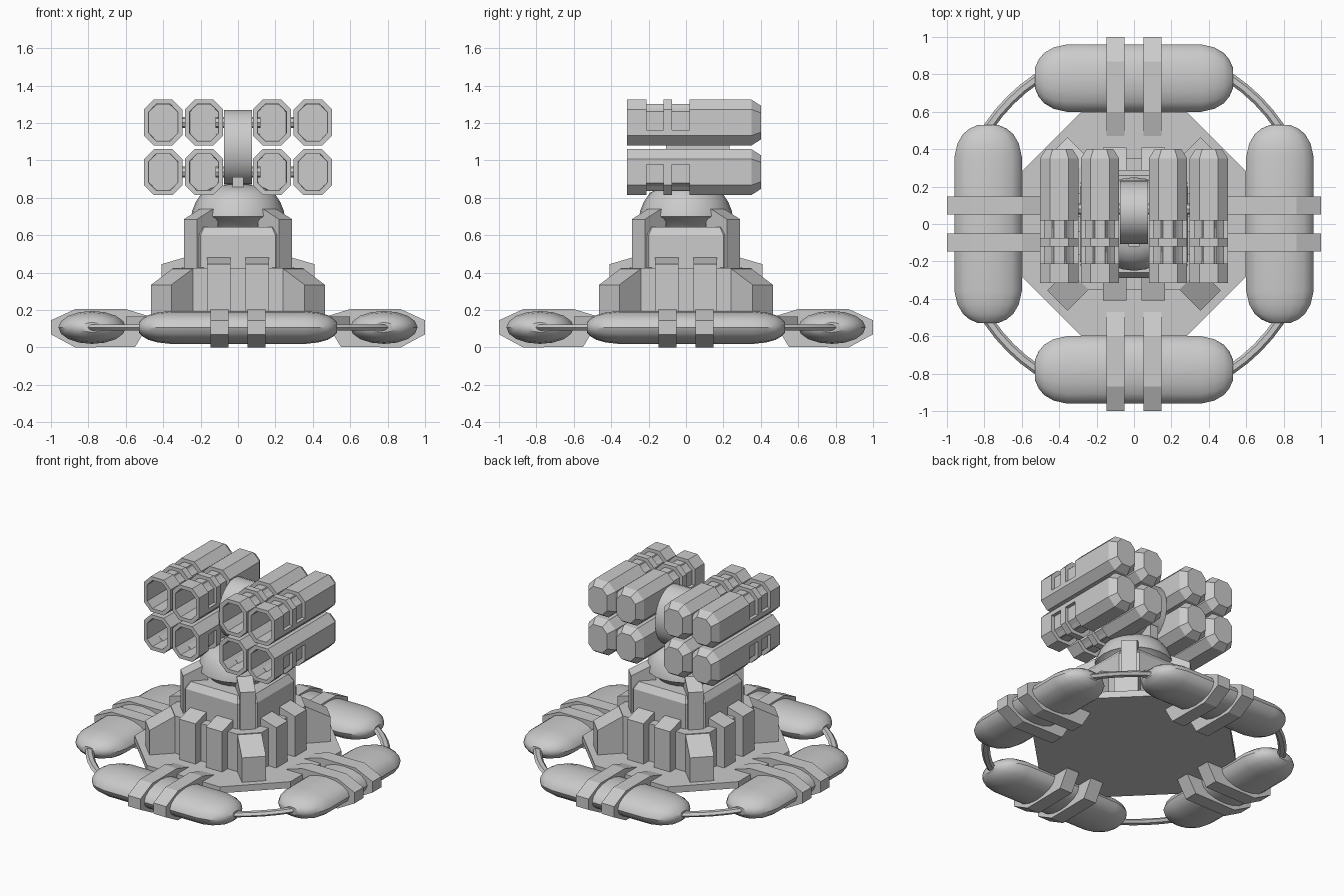
import bpy, bmesh
from math import sin, cos, pi, radians
from mathutils import Matrix

if "Cube" in bpy.data.objects:
    bpy.data.objects.remove(bpy.data.objects["Cube"])


def finish(name, bm, angle=0, smooth=False):
    """Rotate about z, fix normals, make the object."""
    bm.transform(Matrix.Rotation(radians(angle), 4, 'Z'))
    bmesh.ops.recalc_face_normals(bm, faces=bm.faces)
    me = bpy.data.meshes.new(name)
    bm.to_mesh(me)
    bm.free()
    ob = bpy.data.objects.new(name, me)
    bpy.context.collection.objects.link(ob)
    if smooth:
        bpy.context.view_layer.objects.active = ob
        ob.select_set(True)
        bpy.ops.object.shade_smooth_by_angle(angle=radians(32))
        ob.select_set(False)
    return ob


def loft(name, rings, angle=0, smooth=False, closed=False):
    """Skin equal-length rings; cap the ends unless closed."""
    bm = bmesh.new()
    vs = [[bm.verts.new(p) for p in r] for r in rings]
    n = len(rings[0])
    pairs = list(zip(vs, vs[1:])) + ([(vs[-1], vs[0])] if closed else [])
    for a, b in pairs:
        for i in range(n):
            j = (i + 1) % n
            bm.faces.new((a[i], a[j], b[j], b[i]))
    if not closed:
        bm.faces.new(vs[0])
        bm.faces.new(vs[-1])
    return finish(name, bm, angle, smooth)


def prism(name, profile, t0, t1, angle):
    """Radial profile (r, z) extruded sideways from t0 to t1."""
    return loft(name, [[(r, t, z) for r, z in profile] for t in (t0, t1)], angle)


def chamfered(h, c, z):
    """Square of half size h with cut corners."""
    return [(c, -h, z), (h, -c, z), (h, c, z), (c, h, z),
            (-c, h, z), (-h, c, z), (-h, -c, z), (-c, -h, z)]


def circle(r, z, n=24):
    return [(r * cos(2 * pi * i / n), r * sin(2 * pi * i / n), z) for i in range(n)]


# Deck plate and the two-stage pedestal
loft("deck_plate", [chamfered(.6, .28, .12), chamfered(.6, .28, .165)])
loft("lower_pedestal", [chamfered(.35, .24, .15), chamfered(.35, .24, .425)])
loft("upper_pedestal", [chamfered(.29, .2, .42), chamfered(.29, .2, .6),
                        chamfered(.26, .18, .645)])

# Turret dome
dome = [(.17, .63), (.225, .69), (.25, .70), (.245, .73), (.225, .78), (.195, .825), (.14, .855), (.06, .87)]
loft("turret_dome", [circle(r, z) for r, z in dome], smooth=True)

strap = [(1, .07), (1, .145), (.87, .205), (.6, .205), (.47, .165), (.3, .165),
         (.3, .12), (.48, .12), (.55, .003), (.87, 0)]
post = [(.28, .15), (.41, .15), (.41, .445), (.29, .48)]
foot = [(.3, .15), (.58, .15), (.58, .335), (.42, .42), (.3, .43)]
pillar = [(.2, .42), (.36, .42), (.36, .685), (.24, .74), (.2, .74)]
ends = [(.53, .3), (.51, .55), (.48, .75), (.43, .91), (.36, 1)]
stations = [(-t, s) for t, s in ends] + [(t, s) for t, s in reversed(ends)]

for a in (0, 90, 180, 270):
    # Inflatable float
    loft("float", [[(.78 + .18 * s * cos(k * pi / 8), t, .107 + .088 * s * sin(k * pi / 8))
                    for k in range(16)] for t, s in stations], a, True)
    # Straps over the float and wall posts behind them
    for s in (-1, 1):
        prism("float_strap", strap, s * .05, s * .147, a)
        prism("wall_post", post, s * .04, s * .165, a)
    # Corner buttress and upper corner pillar
    prism("corner_foot", foot, -.077, .077, a + 45)
    prism("corner_pillar", pillar, -.05, .05, a + 45)
    # Curved tube joining neighbouring floats
    arc = []
    for i in range(7):
        th = radians(28 + 34 * i / 6)
        arc.append([((.935 + .027 * cos(k * pi / 3)) * cos(th),
                     (.935 + .027 * cos(k * pi / 3)) * sin(th),
                     .107 + .018 * sin(k * pi / 3)) for k in range(6)])
    loft("link_tube", arc, a, True)

# Pivot drum between the launcher banks, with its bracket
loft("pivot_drum", [[(x, .063 + .17 * cos(k * pi / 14), 1.07 + .2 * sin(k * pi / 14))
                     for k in range(28)] for x in (-.075, .075)], smooth=True)
loft("drum_bracket", [[(-.03, -.12, z), (.03, -.12, z), (.03, .2, z), (-.03, .2, z)]
                      for z in (.82, .91)])


def section(y, cx, cz, flip, sx=1, sz=1, groove=False):
    """Octagonal tube section; a groove pulls in the outer half only."""
    w, h, k = (.08, .1, .058) if groove else (.1025, .1225, .07)
    right = [(.05, -.1225), (.1025, -.07), (.1025, -.041), (w, -.04), (w, k), (w - .0525, h)]
    pts = right + [(-x, z) for x, z in reversed(right)]
    return [(cx + x * sx, y, cz + z * sz * flip) for x, z in pts]


# Launch tubes: bore, rim, two grooves, tapered rear cap
for cx in (-.4, -.182, .182, .4):
    for cz, flip in ((1.2025, 1), (.9375, -1)):
        sec = [section(.2, cx, cz, flip, .74, .78), section(-.315, cx, cz, flip, .76, .8),
               section(-.315, cx, cz, flip)]
        for y0, y1 in ((-.21, -.12), (-.075, .02)):
            sec += [section(y0, cx, cz, flip), section(y0, cx, cz, flip, groove=True),
                    section(y1, cx, cz, flip, groove=True), section(y1, cx, cz, flip)]
        sec += [section(.35, cx, cz, flip), section(.4, cx, cz, flip, .7, .74)]
        loft("launch_tube", sec)
# Cross shafts carrying the tubes
for z in (.9375, 1.2025):
    loft("cross_shaft", [[(x, .08 + .03 * cos(k * pi / 4), z + .03 * sin(k * pi / 4))
                          for k in range(8)] for x in (-.12, .12)])
    for s in (-1, 1):
        loft("tube_spacer", [[(s * x, .08 + .03 * cos(k * pi / 4), z + .03 * sin(k * pi / 4))
                              for k in range(8)] for x in (.28, .302)])
